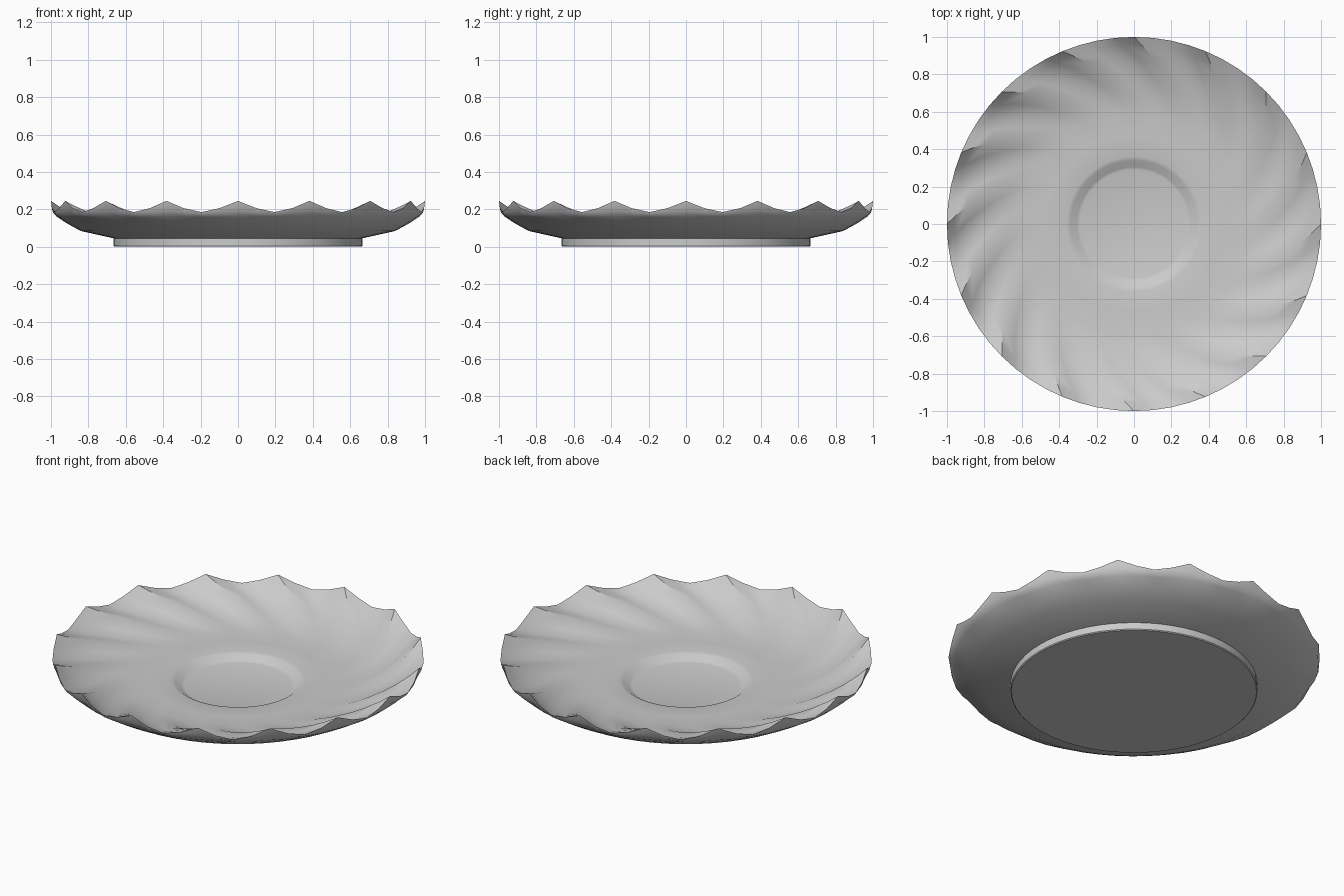
import bpy
import bmesh
import math

cube = bpy.data.objects.get("Cube")
if cube:
    bpy.data.objects.remove(cube, do_unlink=True)

LOBES = 16
SEGMENTS = LOBES * 4
FLUTE_START = 0.6
TWIST = 0.42

# One grey ceramic colour
glaze = bpy.data.materials.new("grey_glaze")
glaze.use_nodes = True
grey = (0.6, 0.6, 0.6, 1)
glaze.diffuse_color = grey
glaze.node_tree.nodes["Principled BSDF"].inputs["Base Color"].default_value = grey

# Profiles as (radius, height, wave height), from the centre outward
top_profile = [
    (0.29, 0.042, 0), (0.305, 0.046, 0), (0.34, 0.071, 0), (0.36, 0.076, 0),
    (0.48, 0.077, 0), (0.6, 0.08, 0), (0.68, 0.088, 0.008), (0.76, 0.101, 0.02),
    (0.84, 0.121, 0.032), (0.9, 0.14, 0.042), (0.96, 0.165, 0.052),
    (1.0, 0.185, 0.06),
]
# Underside, from just below the rim back to the foot
under_profile = [
    (0.993, 0.172, 0.025), (0.97, 0.157, 0.004), (0.91, 0.122, 0),
    (0.84, 0.084, 0), (0.665, 0.045, 0), (0.665, 0.005, 0), (0.66, 0, 0),
]


def add_ring(bm, radius, height, wave, twist):
    """Ring with lobes that are pointed at the crest and round in the trough."""
    verts = []
    for i in range(SEGMENTS):
        angle = math.tau * i / SEGMENTS
        crest = (0.5 + 0.5 * math.cos(LOBES * angle)) ** 1.5
        a = angle - twist
        verts.append(bm.verts.new((radius * math.cos(a), radius * math.sin(a),
                                   height + wave * crest)))
    return verts


bm = bmesh.new()
rings = []
# The flutes swirl clockwise as they run inward
for r, z, w in top_profile:
    t = (1 - max(r, FLUTE_START)) / (1 - FLUTE_START)
    rings.append(add_ring(bm, r, z, w, TWIST * t))
for r, z, w in under_profile:
    rings.append(add_ring(bm, r, z, w, 0))

# Skin the rings, then close the well and the foot
for a, b in zip(rings, rings[1:]):
    for i in range(SEGMENTS):
        j = (i + 1) % SEGMENTS
        bm.faces.new((a[i], b[i], b[j], a[j]))
bm.faces.new(rings[0])
bm.faces.new(rings[-1])
bmesh.ops.recalc_face_normals(bm, faces=bm.faces)

mesh = bpy.data.meshes.new("fluted_saucer")
bm.to_mesh(mesh)
bm.free()
mesh.materials.append(glaze)
saucer = bpy.data.objects.new("fluted_saucer", mesh)
bpy.context.collection.objects.link(saucer)

# Smooth glaze with a crisp rim and foot
bpy.ops.object.select_all(action="DESELECT")
saucer.select_set(True)
bpy.context.view_layer.objects.active = saucer
bpy.ops.object.shade_smooth_by_angle(angle=math.radians(40))
